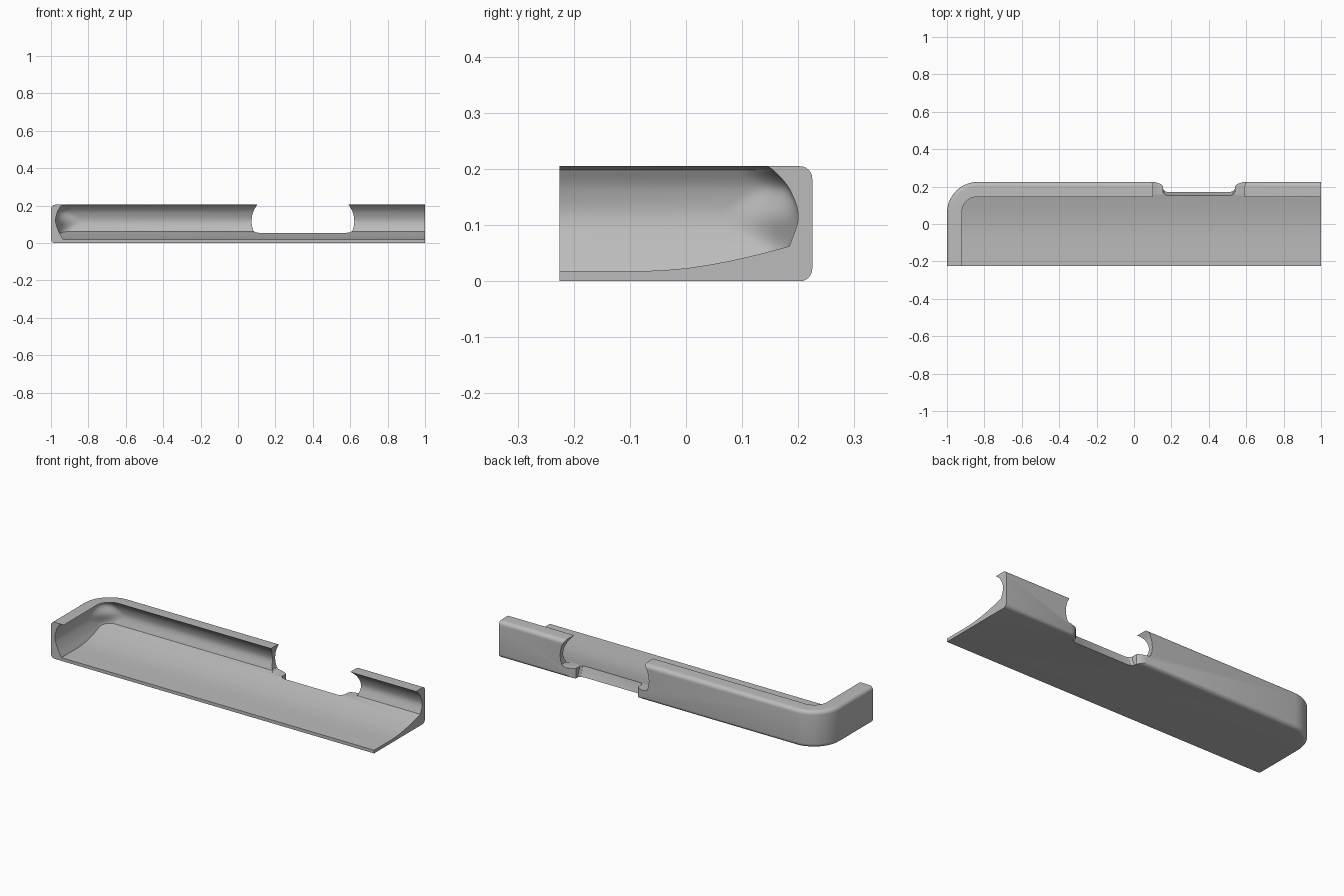
import bpy, bmesh
from math import sin, cos, pi, radians

cube = bpy.data.objects.get("Cube")
if cube:
    bpy.data.objects.remove(cube, do_unlink=True)

grey = bpy.data.materials.new("plain grey")
grey.use_nodes = True
grey.diffuse_color = (0.5, 0.5, 0.5, 1)
grey.node_tree.nodes["Principled BSDF"].inputs["Base Color"].default_value = (0.5, 0.5, 0.5, 1)


def loft(name, rings):
    """Skin a stack of equal-length closed rings and cap both ends."""
    bm = bmesh.new()
    loops = [[bm.verts.new(p) for p in ring] for ring in rings]
    n = len(loops[0])
    for a, b in zip(loops, loops[1:]):
        for i in range(n):
            j = (i + 1) % n
            bm.faces.new((a[i], a[j], b[j], b[i]))
    bm.faces.new(loops[0])
    bm.faces.new(loops[-1])
    bmesh.ops.recalc_face_normals(bm, faces=bm.faces)
    mesh = bpy.data.meshes.new(name)
    bm.to_mesh(mesh)
    bm.free()
    mesh.materials.append(grey)
    obj = bpy.data.objects.new(name, mesh)
    bpy.context.collection.objects.link(obj)
    return obj


def plan(left, back, radius, z, right=1.0, front=-0.225, steps=10):
    """Rectangle with only its back-left corner rounded."""
    pts = [(left, front, z), (right, front, z), (right, back, z)]
    for i in range(steps + 1):
        a = pi / 2 + pi / 2 * i / steps
        pts.append((left + radius + radius * cos(a), back - radius + radius * sin(a), z))
    return pts


def boolean(target, tool, operation):
    mod = target.modifiers.new("cut", "BOOLEAN")
    mod.operation = operation
    mod.solver = "EXACT"
    mod.object = tool
    bpy.context.view_layer.objects.active = target
    bpy.ops.object.modifier_apply(modifier=mod.name)
    bpy.data.objects.remove(tool, do_unlink=True)


def catmull(points, steps=6):
    """Smooth curve through (z, left, back, radius) samples."""
    out = []
    for i in range(len(points) - 1):
        p0, p1 = points[max(i - 1, 0)], points[i]
        p2, p3 = points[i + 1], points[min(i + 2, len(points) - 1)]
        for k in range(steps):
            t = k / steps
            out.append([0.5 * (2 * b + (c - a) * t + (2 * a - 5 * b + 4 * c - d) * t * t
                               + (3 * b - a - 3 * c + d) * t ** 3)
                        for a, b, c, d in zip(p0, p1, p2, p3)])
    return out + [list(points[-1])]


# Outer shell with rounded lower and upper edges
H, R = 0.205, 0.022
rings = []
for base, start in ((R, -pi / 2), (H - R, 0)):
    for i in range(7):
        a = start + pi / 2 * i / 6
        inset = R * (1 - cos(a))
        rings.append(plan(-1 + inset, 0.225 - inset, 0.165 - inset, base + R * sin(a)))
shell = loft("corner_tray", rings)

# Hollow with concave walls that curl in to the lip
wall = catmull([(-0.02, -0.92, 0.15, 0.03), (0.018, -0.935, 0.168, 0.04),
                (0.062, -0.958, 0.184, 0.065), (0.115, -0.975, 0.2, 0.14),
                (0.165, -0.966, 0.184, 0.075), (0.198, -0.948, 0.156, 0.065)])
wall += [(H, -0.92, 0.145, 0.08), (0.25, -0.92, 0.145, 0.08)]
hollow = loft("hollow", [plan(x, y, r, z, 1.1, -0.3) for z, x, y, r in wall])

# Floor line, level in front and rising to the back wall
floor = [(-0.4, 0.018), (-0.08, 0.018), (-0.04, 0.0195), (0, 0.023), (0.04, 0.029),
         (0.08, 0.0365), (0.13, 0.048), (0.183, 0.062), (0.3, 0.09), (0.3, 0.3), (-0.4, 0.3)]
above_floor = loft("above_floor", [[(x, y, z) for y, z in floor] for x in (-1.2, 1.2)])
boolean(hollow, above_floor, "INTERSECT")
boolean(shell, hollow, "DIFFERENCE")

# Opening in the back wall, bulging at both ends
half = [(0.235, 0.055), (0.255, 0.058), (0.265, 0.066), (0.272, 0.09), (0.275, 0.115),
        (0.272, 0.145), (0.263, 0.175), (0.245, 0.205), (0.245, 0.26)]
outline = half + [(-x, z) for x, z in reversed(half)]
opening = loft("opening", [[(0.347 + x, y, z) for x, z in outline] for y in (0.1, 0.3)])
boolean(shell, opening, "DIFFERENCE")


# Relief below the opening, sloping out through the underside
def relief_ring(y0, z):
    side = [(0.165, y0), (0.183, y0 + 0.006), (0.192, y0 + 0.018), (0.193, 0.203),
            (0.205, 0.214), (0.237, 0.225), (0.25, 0.3)]
    return [(0.347 + x, y, z) for x, y in side] + [(0.347 - x, y, z) for x, y in reversed(side)]


relief = loft("relief", [relief_ring(0.176, -0.02), relief_ring(0.17, 0.0),
                         relief_ring(0.158, 0.03), relief_ring(0.15, 0.06)])
boolean(shell, relief, "DIFFERENCE")

# Smooth rounded surfaces, keep the cut edges crisp
bpy.ops.object.select_all(action="DESELECT")
shell.select_set(True)
bpy.context.view_layer.objects.active = shell
bpy.ops.object.shade_smooth_by_angle(angle=radians(28))
